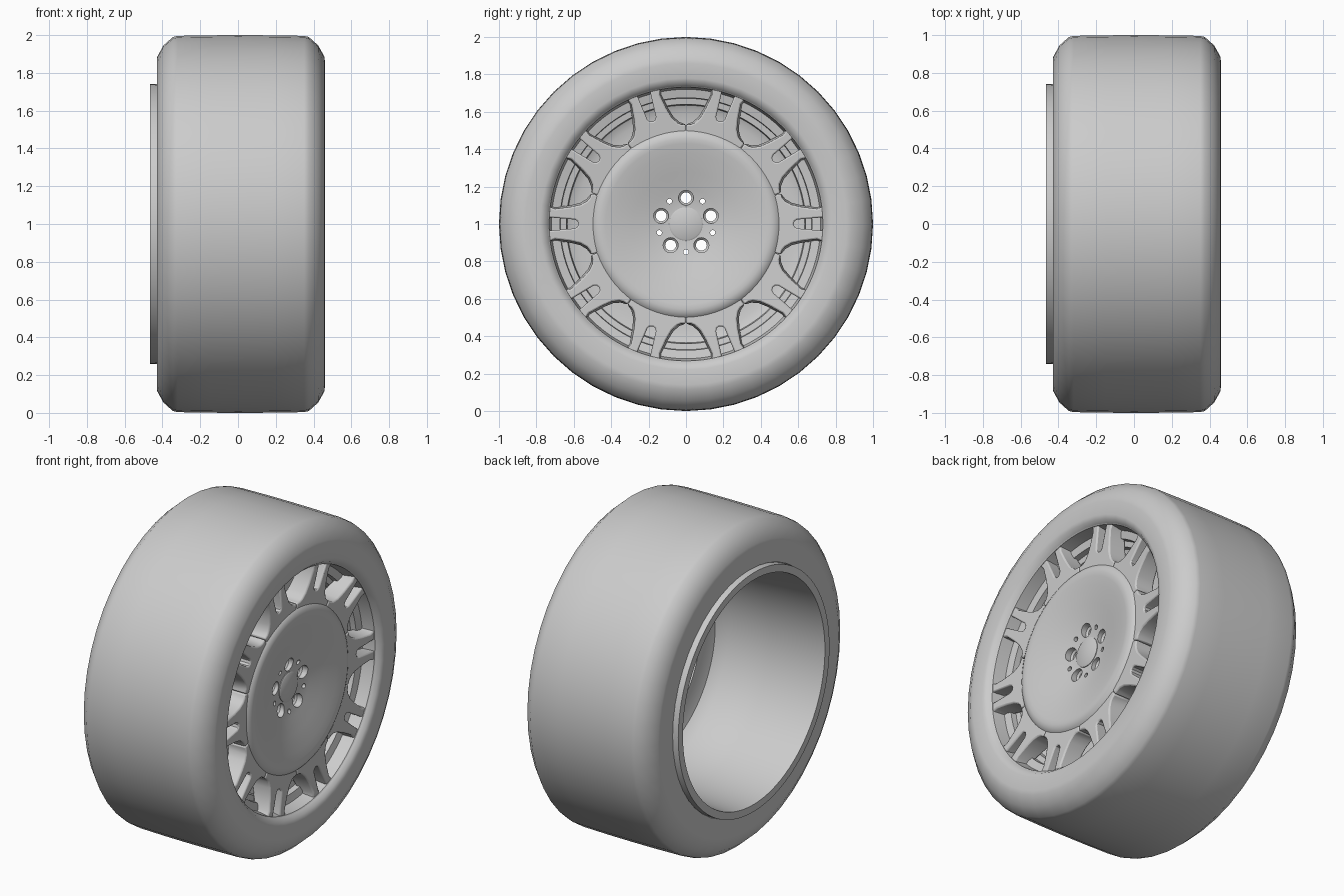
import bpy, bmesh
from math import sin, cos, pi, radians

if "Cube" in bpy.data.objects:
    bpy.data.objects.remove(bpy.data.objects["Cube"])

HUB_Z = 1.0


def finish(name, bm, angle=35):
    bmesh.ops.remove_doubles(bm, verts=bm.verts, dist=1e-5)
    bmesh.ops.recalc_face_normals(bm, faces=bm.faces)
    me = bpy.data.meshes.new(name)
    bm.to_mesh(me)
    bm.free()
    ob = bpy.data.objects.new(name, me)
    bpy.context.collection.objects.link(ob)
    bpy.ops.object.select_all(action='DESELECT')
    ob.select_set(True)
    bpy.context.view_layer.objects.active = ob
    bpy.ops.object.shade_smooth_by_angle(angle=radians(angle))
    return ob


def lathe(bm, profile, n, closed=True, cy=0.0, cz=HUB_Z):
    """Revolve (x, radius) points about an axis parallel to x."""
    rings = [[bm.verts.new((x, cy + r * cos(2 * pi * i / n), cz + r * sin(2 * pi * i / n)))
              for x, r in profile] for i in range(n)]
    m = len(profile)
    for i in range(n):
        a, b = rings[i], rings[(i + 1) % n]
        for j in range(m if closed else m - 1):
            k = (j + 1) % m
            if profile[j][1] == 0 and profile[k][1] == 0:
                continue
            if profile[j][1] == 0:
                bm.faces.new((a[j], a[k], b[k]))
            elif profile[k][1] == 0:
                bm.faces.new((a[j], a[k], b[j]))
            else:
                bm.faces.new((a[j], a[k], b[k], b[j]))


# tyre
bm = bmesh.new()
lathe(bm, [(-0.40, 0.73), (-0.43, 0.745), (-0.43, 0.86), (-0.428, 0.885), (-0.395, 0.945),
           (-0.345, 0.99), (-0.32, 0.996), (-0.15, 0.999), (0.0, 1.0), (0.18, 0.999),
           (0.35, 0.996), (0.375, 0.99), (0.425, 0.945), (0.458, 0.885), (0.46, 0.86),
           (0.46, 0.78), (0.452, 0.755), (0.43, 0.738)], 48, closed=False)
finish("tyre", bm, 40)

# rim barrel with stepped front lip
bm = bmesh.new()
lathe(bm, [(0.42, 0.742), (0.43, 0.738), (0.425, 0.732), (0.35, 0.72), (0.34, 0.675),
           (0.305, 0.672), (0.30, 0.64), (0.27, 0.635), (0.25, 0.59), (0.26, 0.48),
           (0.24, 0.48), (0.235, 0.55), (0.22, 0.60), (0.16, 0.645), (-0.10, 0.67),
           (-0.42, 0.69), (-0.465, 0.695), (-0.465, 0.74), (-0.41, 0.742),
           (-0.38, 0.71), (0.30, 0.705), (0.38, 0.738)], 96)
finish("rim_barrel", bm)

# forked spokes: half outline (radius, tangent offset), mirrored across its centre line
half = [(0.575, 0), (0.58, 0.015), (0.595, 0.024), (0.735, 0.036), (0.733, 0.092),
        (0.70, 0.080), (0.62, 0.090), (0.565, 0.102), (0.53, 0.121), (0.515, 0.138),
        (0.506, 0.1635), (0.45, 0.146), (0.45, 0)]
outline = half + [(r, -t) for r, t in half[-2:0:-1]]
bm = bmesh.new()
for k in range(10):
    a = k * pi / 5

    def place(x, r, t):
        return bm.verts.new((x, r * cos(a) - t * sin(a), HUB_Z + r * sin(a) + t * cos(a)))

    front = [place(0.405 + 0.08 * (r - 0.5), r, t) for r, t in outline]
    # the back outline is a little fatter on the outside so the walls flare
    back = [place(0.27 + 0.2 * (r - 0.45), r,
                  t * (1.12 if 0.51 < r < 0.734 and abs(t) > 0.05 else 1)) for r, t in outline]
    bm.faces.new(front)
    bm.faces.new(back[::-1])
    for i in range(len(outline)):
        j = (i + 1) % len(outline)
        bm.faces.new((front[i], back[i], back[j], front[j]))
spokes = finish("spokes", bm, 35)
bev = spokes.modifiers.new("soft_edges", 'BEVEL')
bev.width = 0.008
bev.segments = 2
bev.limit_method = 'ANGLE'
bev.angle_limit = radians(50)

# dished centre disc
bm = bmesh.new()
lathe(bm, [(0.343, 0), (0.343, 0.09), (0.347, 0.13), (0.36, 0.19), (0.386, 0.28),
           (0.41, 0.38), (0.42, 0.43), (0.423, 0.455), (0.419, 0.475), (0.41, 0.492),
           (0.40, 0.502), (0.38, 0.503), (0.29, 0.49), (0.26, 0.45), (0.26, 0)], 80)
disc = finish("centre_disc", bm)

# stepped bolt holes and small through holes
bm = bmesh.new()
for k in range(5):
    a = pi / 2 + k * 2 * pi / 5
    lathe(bm, [(0.5, 0), (0.5, 0.04), (0.32, 0.04), (0.31, 0.029), (0.2, 0.029), (0.2, 0)],
          20, cy=0.14 * cos(a), cz=HUB_Z + 0.14 * sin(a))
    b = a + pi / 5
    lathe(bm, [(0.5, 0), (0.5, 0.014), (0.2, 0.014), (0.2, 0)],
          12, cy=0.15 * cos(b), cz=HUB_Z + 0.15 * sin(b))
cutter = finish("hole_cutter", bm)
cutter.hide_render = True
bpy.ops.object.select_all(action='DESELECT')
disc.select_set(True)
bpy.context.view_layer.objects.active = disc
cut = disc.modifiers.new("holes", 'BOOLEAN')
cut.operation = 'DIFFERENCE'
cut.solver = 'EXACT'
cut.object = cutter
bpy.ops.object.modifier_apply(modifier=cut.name)
bpy.data.objects.remove(cutter)
bpy.ops.object.shade_smooth_by_angle(angle=radians(35))

# hub cap
bm = bmesh.new()
lathe(bm, [(0.352, 0), (0.352, 0.082), (0.347, 0.09), (0.33, 0.09), (0.33, 0)], 40)
finish("hub_cap", bm)
